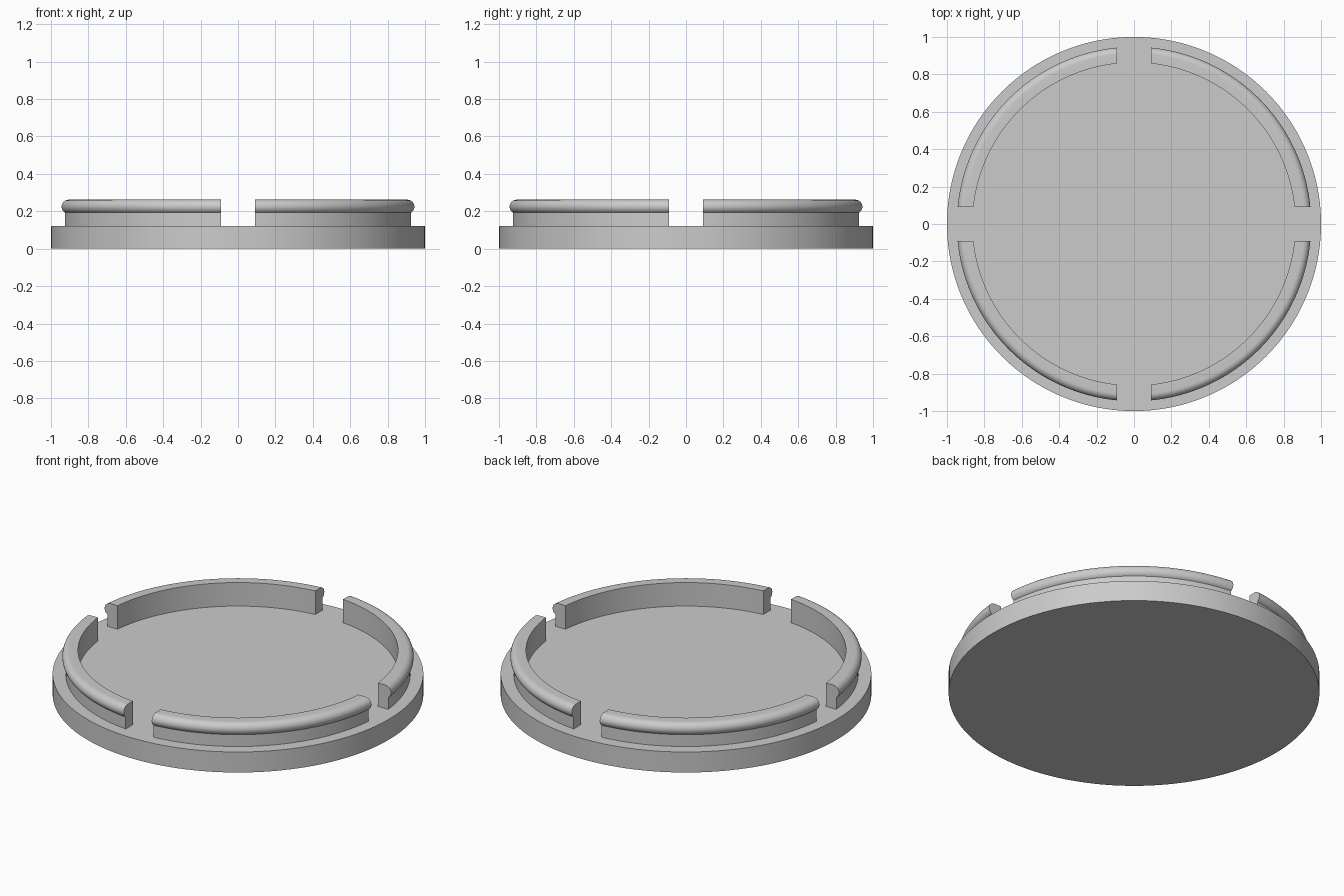
import bpy, bmesh, math

cube = bpy.data.objects.get("Cube")
if cube:
    bpy.data.objects.remove(cube)

BASE_R, BASE_H = 1.0, 0.122
WALL_IN, WALL_OUT, TOP = 0.863, 0.93, 0.262
BEAD_R = 0.0375            # snap bead radius
BEAD_C = (0.91, TOP - BEAD_R)
HALF_GAP = 0.092           # half width of the cross slots
STEPS = 40

grey = bpy.data.materials.new("plain grey")
grey.use_nodes = True
colour = (0.6, 0.6, 0.6, 1)
grey.diffuse_color = colour
grey.node_tree.nodes["Principled BSDF"].inputs["Base Color"].default_value = colour


def finish(bm, name):
    bmesh.ops.recalc_face_normals(bm, faces=bm.faces)
    mesh = bpy.data.meshes.new(name)
    bm.to_mesh(mesh)
    bm.free()
    mesh.materials.append(grey)
    obj = bpy.data.objects.new(name, mesh)
    bpy.context.collection.objects.link(obj)
    bpy.ops.object.select_all(action='DESELECT')
    obj.select_set(True)
    bpy.context.view_layer.objects.active = obj
    bpy.ops.object.shade_smooth_by_angle(angle=math.radians(30))
    return obj


# Round base plate
bm = bmesh.new()
bmesh.ops.create_cone(bm, cap_ends=True, segments=160, radius1=BASE_R,
                      radius2=BASE_R, depth=BASE_H)
bmesh.ops.translate(bm, verts=bm.verts, vec=(0, 0, BASE_H / 2))
finish(bm, "base_plate")

# Wall cross-section (radius, height) with a rounded bead on the outside
reach = math.acos((WALL_OUT - BEAD_C[0]) / BEAD_R)
profile = [(WALL_IN, BASE_H), (WALL_OUT, BASE_H)]
for i in range(15):
    a = -reach + (reach + math.pi / 2) * i / 14
    profile.append((BEAD_C[0] + BEAD_R * math.cos(a),
                    BEAD_C[1] + BEAD_R * math.sin(a)))
profile.append((WALL_IN, TOP))


# Each wall is swept through a quarter turn, with ends parallel to the slots
def wall_segment(name, turn):
    bm = bmesh.new()
    rings = []
    for s in range(STEPS + 1):
        ring = []
        for r, z in profile:
            trim = math.asin(HALF_GAP / r)
            a = turn + trim + (math.pi / 2 - 2 * trim) * s / STEPS
            ring.append(bm.verts.new((r * math.cos(a), r * math.sin(a), z)))
        rings.append(ring)
    n = len(profile)
    for a, b in zip(rings, rings[1:]):
        for i in range(n):
            j = (i + 1) % n
            bm.faces.new((a[i], a[j], b[j], b[i]))
    bm.faces.new(rings[0])
    bm.faces.new(rings[-1])
    finish(bm, name)


names = ("back_left", "back_right", "front_right", "front_left")
for k, side in enumerate(names):
    wall_segment(side + "_snap_wall", k * math.pi / 2)
